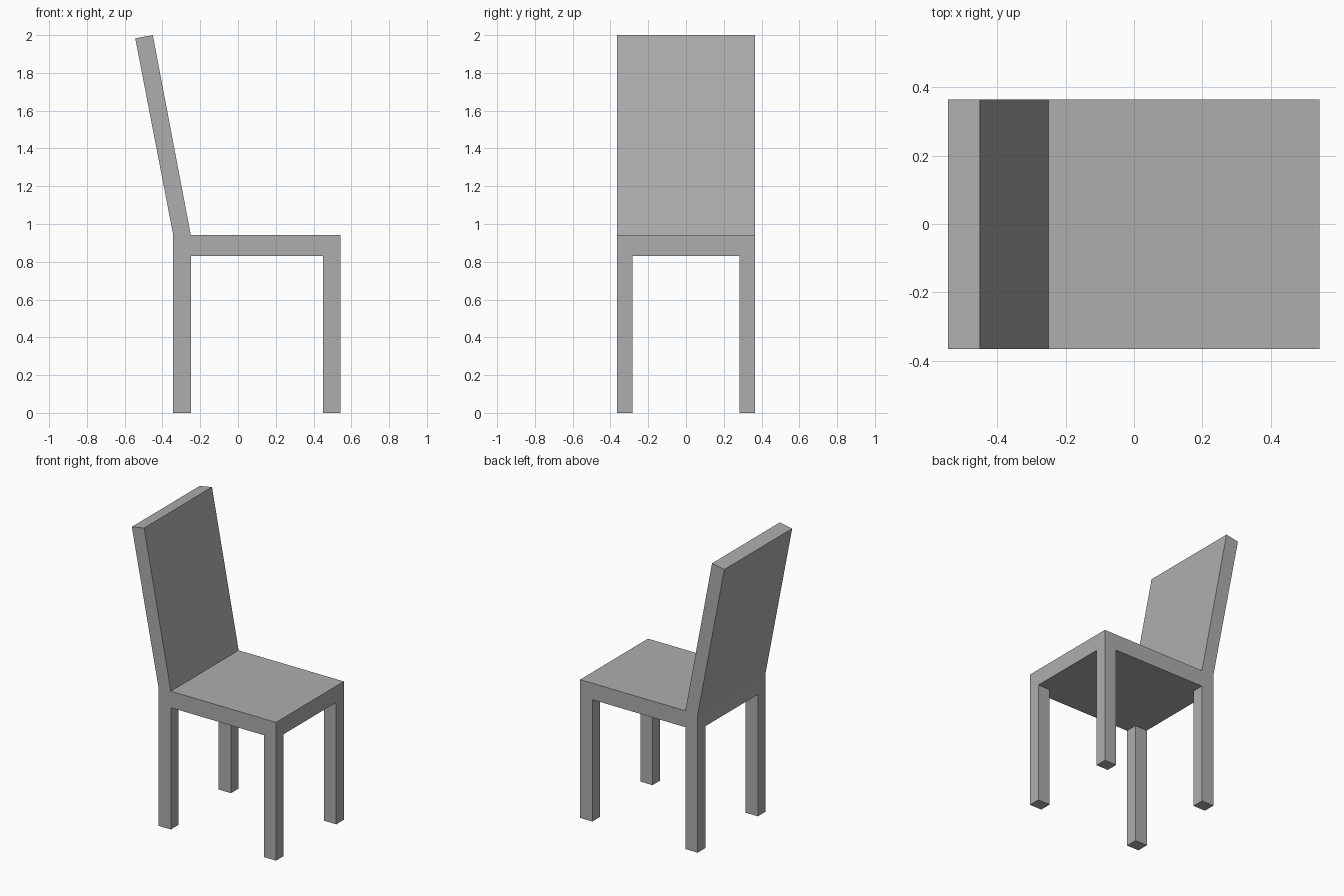
import bpy
import bmesh
from mathutils import Vector

cube = bpy.data.objects.get("Cube")
if cube:
    bpy.data.objects.remove(cube, do_unlink=True)

# Shared dimensions: leg edges along x and y, seat heights
XS = (-0.343, -0.25, 0.451, 0.543)
YS = (-0.366, -0.284, 0.282, 0.364)
SEAT_BOTTOM, SEAT_TOP = 0.83, 0.942

grey = bpy.data.materials.new("plain grey")
grey.use_nodes = True
colour = (0.42, 0.42, 0.42, 1)
grey.diffuse_color = colour
grey.node_tree.nodes["Principled BSDF"].inputs["Base Color"].default_value = colour


def extrude(bm, faces, offset):
    """Extrude a face region and return its moved vertices."""
    result = bmesh.ops.extrude_face_region(bm, geom=faces)["geom"]
    verts = [g for g in result if isinstance(g, bmesh.types.BMVert)]
    bmesh.ops.translate(bm, verts=verts, vec=Vector(offset))
    return verts


def level_faces(bm, z):
    return [f for f in bm.faces if all(abs(v.co.z - z) < 1e-4 for v in f.verts)]


bm = bmesh.new()

# Seat: a three by three sheet thickened into a slab
sheet = [[bm.verts.new((x, y, SEAT_BOTTOM)) for y in YS] for x in XS]
for i in range(3):
    for j in range(3):
        bm.faces.new((sheet[i][j], sheet[i + 1][j],
                      sheet[i + 1][j + 1], sheet[i][j + 1]))
extrude(bm, bm.faces[:], (0, 0, SEAT_TOP - SEAT_BOTTOM))
bmesh.ops.recalc_face_normals(bm, faces=bm.faces[:])

# Legs: the corner cells pulled down to the floor
for f in level_faces(bm, SEAT_BOTTOM):
    c = f.calc_center_median()
    if (c.x < XS[1] or c.x > XS[2]) and (c.y < YS[1] or c.y > YS[2]):
        extrude(bm, [f], (0, 0, -SEAT_BOTTOM))

# Backrest: the rear strip raised and leaned away from the seat
strip = [f for f in level_faces(bm, SEAT_TOP)
         if f.calc_center_median().x < XS[1]]
for v in extrude(bm, strip, (-0.201, 0, 2 - SEAT_TOP)):
    if v.co.x < -0.5:
        v.co.z -= 0.017

bmesh.ops.recalc_face_normals(bm, faces=bm.faces[:])
mesh = bpy.data.meshes.new("chair")
bm.to_mesh(mesh)
bm.free()
mesh.materials.append(grey)
chair = bpy.data.objects.new("chair", mesh)
bpy.context.collection.objects.link(chair)
